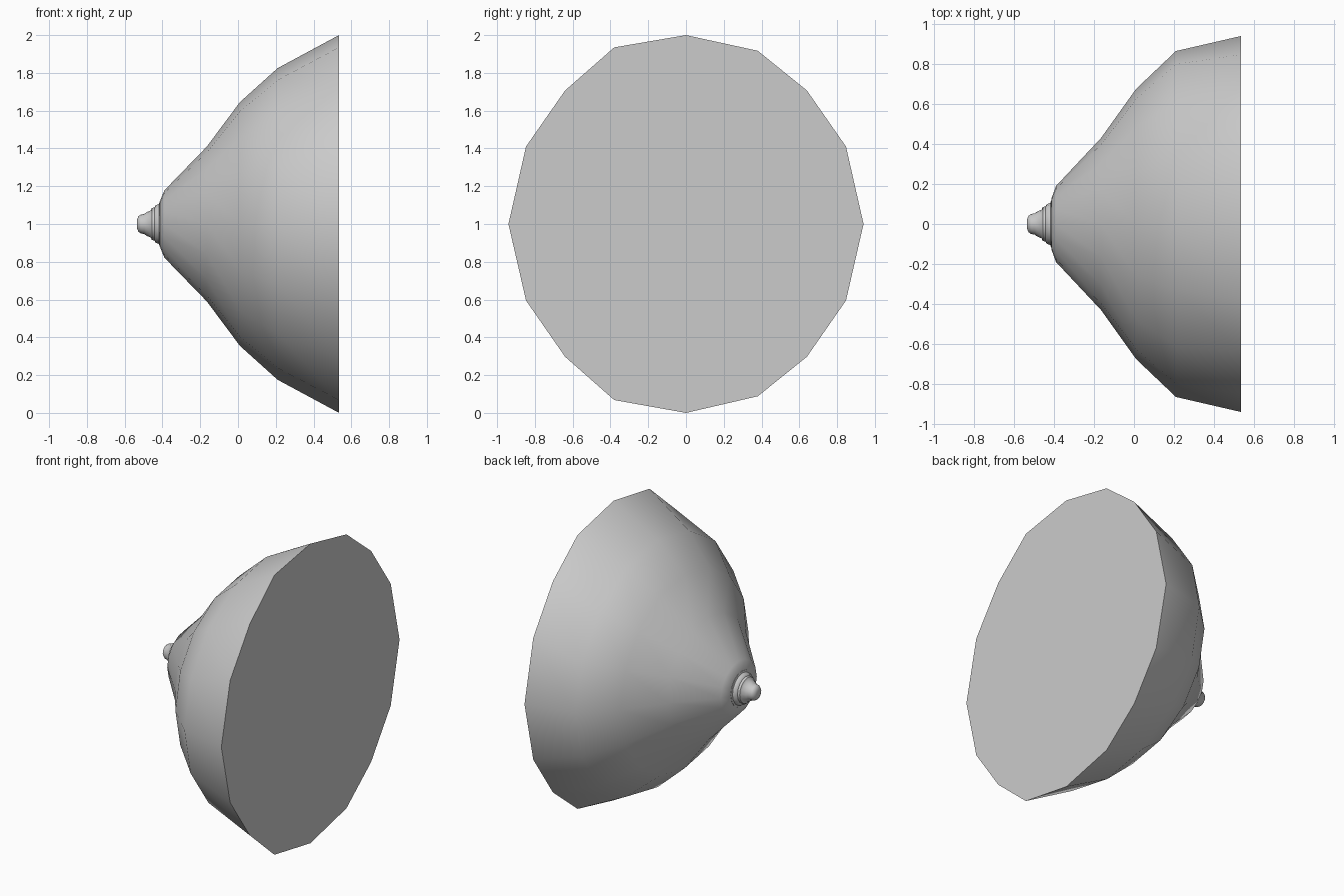
import bpy, bmesh, math

if "Cube" in bpy.data.objects:
    bpy.data.objects.remove(bpy.data.objects["Cube"])

N = 16


def loft(name, rings, cap_start, cap_end, angle):
    """Skin a list of rings of 3D points into one mesh object."""
    bm = bmesh.new()
    loops = [[bm.verts.new(p) for p in ring] for ring in rings]
    for a, b in zip(loops, loops[1:]):
        for i in range(N):
            j = (i + 1) % N
            bm.faces.new((a[i], a[j], b[j], b[i]))
    if cap_start:
        bm.faces.new(loops[0])
    if cap_end:
        bm.faces.new(loops[-1])
    bmesh.ops.recalc_face_normals(bm, faces=bm.faces)
    me = bpy.data.meshes.new(name)
    bm.to_mesh(me)
    bm.free()
    ob = bpy.data.objects.new(name, me)
    bpy.context.collection.objects.link(ob)
    bpy.ops.object.select_all(action='DESELECT')
    ob.select_set(True)
    bpy.context.view_layer.objects.active = ob
    bpy.ops.object.shade_smooth_by_angle(angle=math.radians(angle))
    return ob


def ellipse(x, ry, rz):
    return [(x, ry * math.sin(2 * math.pi * i / N), 1 + rz * math.cos(2 * math.pi * i / N))
            for i in range(N)]


# slightly uneven open end, clockwise from the top
rim = [(0, 2), (.38, 1.917), (.64, 1.707), (.847, 1.41), (.94, 1), (.847, .595), (.64, .297),
       (.38, .088), (0, 0), (-.38, .068), (-.64, .297), (-.847, .595), (-.94, 1),
       (-.847, 1.41), (-.64, 1.707), (-.38, 1.935)]
rim = [(.535, y, z) for y, z in rim]

# bell-shaped body, ending in a small shoulder, with a flat closed back
body = [(.21, .865, .825), (.01, .675, .645), (-.165, .43, .41),
        (-.39, .19, .178), (-.413, .128, .122)]
loft("bell_body", [rim] + [ellipse(*r) for r in body], True, True, 40)

# stepped tip
tip = [(-.40, .118), (-.415, .118), (-.418, .106), (-.438, .098), (-.442, .088),
       (-.456, .085), (-.462, .072), (-.485, .062), (-.495, .054), (-.515, .050),
       (-.528, .040), (-.535, .022)]
loft("stepped_tip", [ellipse(x, r, r) for x, r in tip], True, True, 50)
